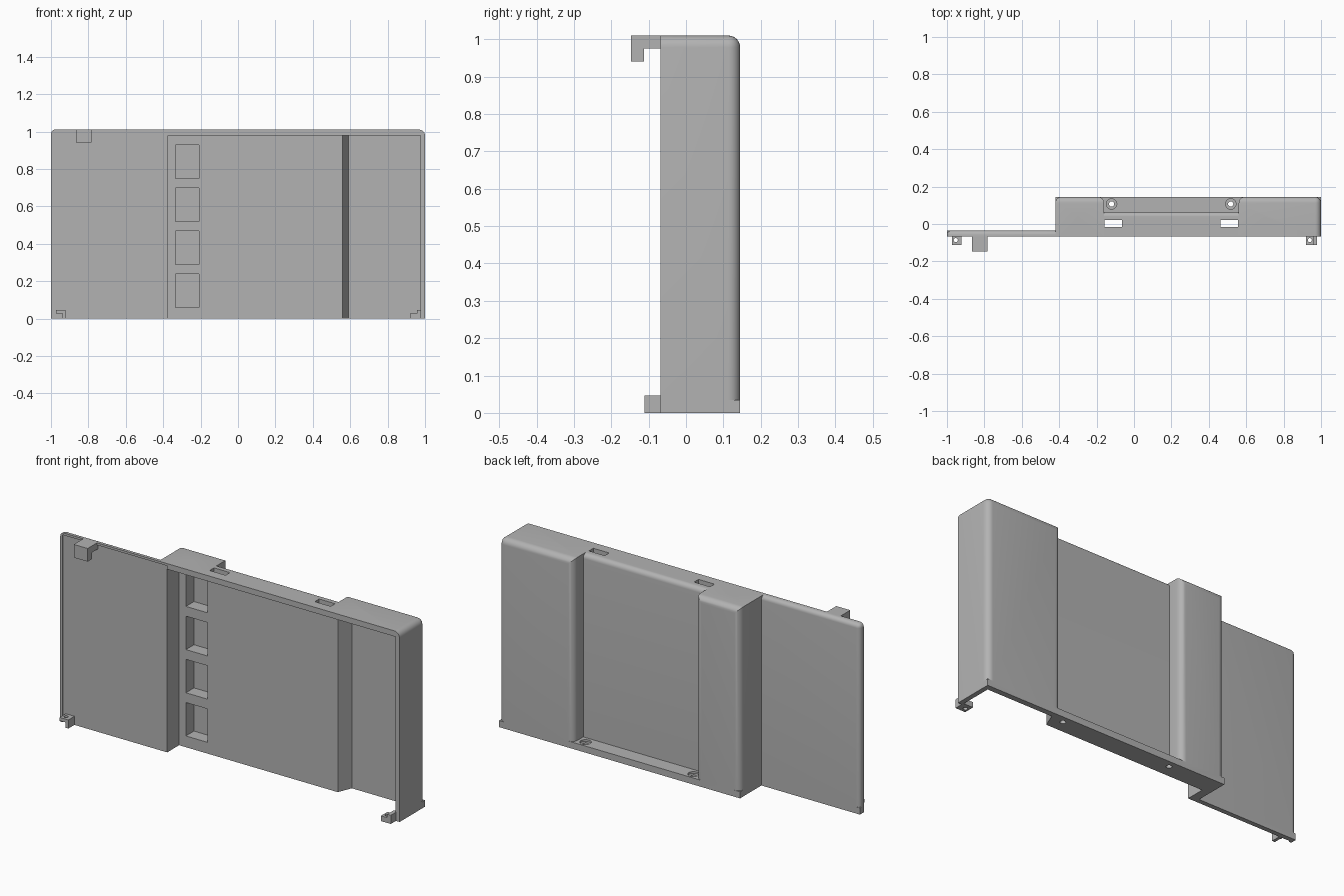
import bpy, bmesh, math
from mathutils import Matrix

cube = bpy.data.objects.get("Cube")
if cube:
    bpy.data.objects.remove(cube, do_unlink=True)

grey = bpy.data.materials.new("plastic_grey")
grey.use_nodes = True
COLOUR = (0.45, 0.45, 0.45, 1)
grey.diffuse_color = COLOUR
grey.node_tree.nodes["Principled BSDF"].inputs["Base Color"].default_value = COLOUR

FRONT, BACK, TOP = -0.068, 0.145, 1.01


def finish(bm, name):
    bmesh.ops.recalc_face_normals(bm, faces=bm.faces)
    mesh = bpy.data.meshes.new(name)
    bm.to_mesh(mesh)
    bm.free()
    mesh.materials.append(grey)
    obj = bpy.data.objects.new(name, mesh)
    bpy.context.collection.objects.link(obj)
    return obj


def box(name, x, y, z, radius=0, round_end=0):
    """Box from ranges; radius rounds the back edges, round_end the outer top corner."""
    bm = bmesh.new()
    bmesh.ops.create_cube(bm, size=1)
    for v in bm.verts:
        v.co = [r[0] if c < 0 else r[1] for c, r in zip(v.co, (x, y, z))]
    if radius:
        edges = []
        for e in bm.edges:
            mid = (e.verts[0].co + e.verts[1].co) / 2
            back = abs(mid.y - y[1]) < 1e-5 and mid.z > z[0] + 0.01
            corner = round_end and abs(mid.x - round_end) < 1e-5 and abs(mid.z - z[1]) < 1e-5
            if back or corner:
                edges.append(e)
        bmesh.ops.bevel(bm, geom=edges, offset=radius, segments=6, profile=0.5, affect='EDGES')
    return finish(bm, name)


def prism(name, points, z0, z1):
    bm = bmesh.new()
    face = bm.faces.new([bm.verts.new((px, py, z0)) for px, py in points])
    new = bmesh.ops.extrude_face_region(bm, geom=[face])["geom"]
    bmesh.ops.translate(bm, vec=(0, 0, z1 - z0), verts=[g for g in new if isinstance(g, bmesh.types.BMVert)])
    return finish(bm, name)


def cylinder(name, x, y, z, radius):
    bm = bmesh.new()
    bmesh.ops.create_cone(bm, cap_ends=True, segments=24, radius1=radius, radius2=radius,
                          depth=z[1] - z[0], matrix=Matrix.Translation((x, y, sum(z) / 2)))
    return finish(bm, name)


def combine(target, other, operation):
    mod = target.modifiers.new("combine", 'BOOLEAN')
    mod.operation, mod.solver, mod.object = operation, 'EXACT', other
    bpy.context.view_layer.objects.active = target
    bpy.ops.object.modifier_apply(modifier=mod.name)
    bpy.data.objects.remove(other, do_unlink=True)


# Outer shell: two deep bays, a shallower middle and a thin side panel
height = (0, TOP)
shell = box("cover_shell", (-0.42, -0.16), (FRONT, BACK), height, 0.032)
combine(shell, box("middle", (-0.3, 0.7), (FRONT, 0.065), height, 0.025), 'UNION')
combine(shell, box("right_bay", (0.56, 1), (FRONT, BACK), height, 0.032, 1), 'UNION')
combine(shell, box("side_panel", (-1, -0.39), (FRONT, -0.035), height, 0.022, -1), 'UNION')

# Square-edged bottom flange
flange = [(-1, FRONT), (-1, -0.035), (-0.42, -0.035), (-0.42, BACK), (1, BACK), (1, FRONT)]
combine(shell, prism("flange", flange, 0, 0.035), 'UNION')

# Hollow interior, open at the front and bottom
cavity = [(-0.375, -0.2), (-0.375, 0.04), (0.56, 0.04), (0.59, 0.115), (0.975, 0.115), (0.975, -0.2)]
combine(shell, prism("cavity", cavity, -0.1, 0.98), 'DIFFERENCE')
combine(shell, box("panel_recess", (-0.988, -0.37), (-0.2, -0.06), (-0.1, 0.998)), 'DIFFERENCE')

# Column of four pockets
for i in range(4):
    z = 0.06 + 0.23 * i
    combine(shell, box("pocket", (-0.335, -0.208), (0, 0.108), (z, z + 0.178)), 'DIFFERENCE')

# Top slots and countersunk flange holes
for x in (-0.11, 0.51):
    combine(shell, box("slot", (x - 0.047, x + 0.047), (-0.015, 0.022), (0.9, 1.1)), 'DIFFERENCE')
for x in (-0.12, 0.517):
    combine(shell, cylinder("screw_hole", x, 0.107, (-0.1, 0.1), 0.014), 'DIFFERENCE')
    combine(shell, cylinder("screw_seat", x, 0.107, (0.025, 0.1), 0.028), 'DIFFERENCE')

# Hook at the top of the side panel
hook = box("top_hook", (-0.865, -0.783), (-0.147, -0.06), (0.975, TOP))
combine(hook, box("hook_lip", (-0.865, -0.783), (-0.147, -0.112), (0.94, 1)), 'UNION')

# Drilled bottom tabs: one raised on a leg, one low with an upright
depth = (-0.111, -0.055)
left_tab = box("raised_tab", (-0.973, -0.922), depth, (0.028, 0.046))
combine(left_tab, box("leg", (-0.938, -0.922), depth, (0, 0.046)), 'UNION')
combine(left_tab, cylinder("hole", -0.953, -0.086, (-0.1, 0.1), 0.011), 'DIFFERENCE')
right_tab = box("low_tab", (0.92, 0.978), depth, (0, 0.028))
combine(right_tab, box("upright", (0.957, 0.978), depth, (0, 0.046)), 'UNION')
combine(right_tab, cylinder("hole", 0.94, -0.086, (-0.1, 0.1), 0.011), 'DIFFERENCE')

# Smooth the rounded edges only
for obj in (shell, hook, left_tab, right_tab):
    bpy.ops.object.select_all(action='DESELECT')
    obj.select_set(True)
    bpy.context.view_layer.objects.active = obj
    bpy.ops.object.shade_smooth_by_angle(angle=math.radians(30))
